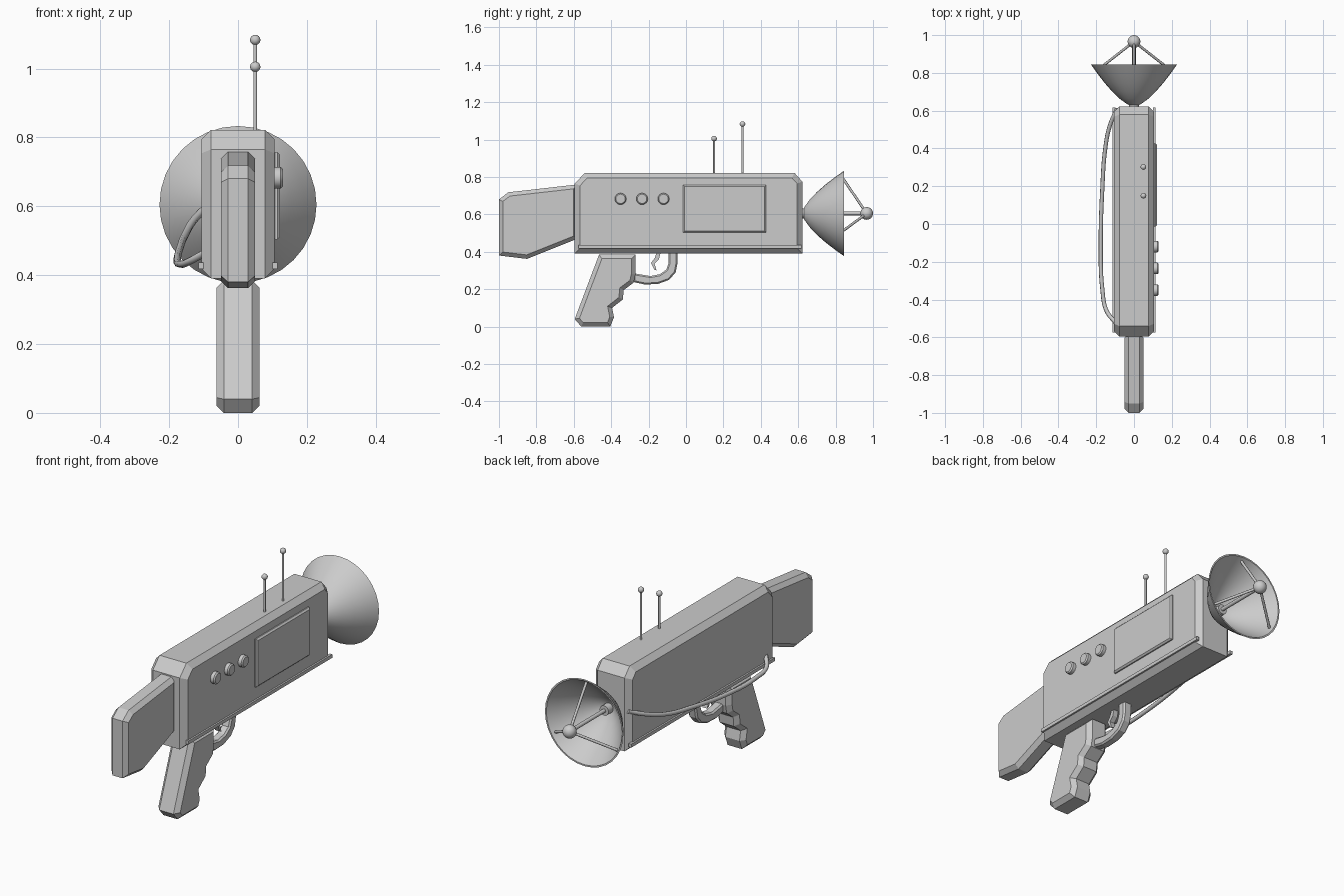
import bpy, bmesh, math
from mathutils import Vector

if "Cube" in bpy.data.objects:
    bpy.data.objects.remove(bpy.data.objects["Cube"])

grey = bpy.data.materials.new("grey")
grey.diffuse_color = (0.6, 0.6, 0.6, 1)
grey.use_nodes = True
grey.node_tree.nodes["Principled BSDF"].inputs["Base Color"].default_value = grey.diffuse_color


def finish(bm, name, smooth=False):
    bmesh.ops.recalc_face_normals(bm, faces=bm.faces)
    me = bpy.data.meshes.new(name)
    bm.to_mesh(me)
    bm.free()
    me.materials.append(grey)
    for p in me.polygons:
        p.use_smooth = smooth
    ob = bpy.data.objects.new(name, me)
    bpy.context.collection.objects.link(ob)
    if smooth:
        bpy.ops.object.select_all(action='DESELECT')
        ob.select_set(True)
        bpy.context.view_layer.objects.active = ob
        bpy.ops.object.shade_smooth_by_angle(angle=math.radians(40))
    return ob


def slab(name, pts, x0, x1, bevel=0.0, smooth=False):
    """Side profile (y, z) extruded from x0 to x1, chamfered round both caps."""
    bm = bmesh.new()
    face = bm.faces.new([bm.verts.new((x0, y, z)) for y, z in pts])
    ext = bmesh.ops.extrude_face_region(bm, geom=[face])
    new = [v for v in ext['geom'] if isinstance(v, bmesh.types.BMVert)]
    bmesh.ops.translate(bm, verts=new, vec=(x1 - x0, 0, 0))
    if bevel:
        rim = [e for e in bm.edges if abs(e.verts[0].co.x - e.verts[1].co.x) < 1e-6]
        bmesh.ops.bevel(bm, geom=rim, offset=bevel, segments=1, affect='EDGES')
    return finish(bm, name, smooth)


def rod(name, a, b, r, n=12):
    a, b = Vector(a), Vector(b)
    bm = bmesh.new()
    bmesh.ops.create_cone(bm, cap_ends=True, segments=n, radius1=r, radius2=r, depth=(b - a).length)
    ob = finish(bm, name, True)
    ob.location = (a + b) / 2
    ob.rotation_euler = (b - a).to_track_quat('Z', 'Y').to_euler()
    return ob


def ball(name, loc, r):
    bm = bmesh.new()
    bmesh.ops.create_uvsphere(bm, u_segments=20, v_segments=12, radius=r)
    ob = finish(bm, name, True)
    ob.location = loc
    return ob


def rect(y0, y1, z0, z1):
    return [(y0, z0), (y1, z0), (y1, z1), (y0, z1)]


# Body, shoulder stock and grip
slab("body", [(-0.595, 0.39), (0.622, 0.39), (0.622, 0.775), (0.58, 0.822),
              (-0.54, 0.822), (-0.595, 0.765)], -0.106, 0.106, 0.028)
slab("stock", [(-1, 0.38), (-0.85, 0.362), (-0.58, 0.47), (-0.58, 0.76),
               (-0.95, 0.718), (-1, 0.68)], -0.05, 0.05, 0.021)
slab("grip", [(-0.595, 0.04), (-0.56, 0.0), (-0.405, 0.0), (-0.385, 0.05), (-0.395, 0.10),
              (-0.338, 0.145), (-0.333, 0.195), (-0.28, 0.235), (-0.27, 0.28),
              (-0.27, 0.385), (-0.465, 0.385)], -0.063, 0.063, 0.022)

# Trigger guard, trigger
slab("trigger_guard", [(-0.28, 0.238), (-0.22, 0.225), (-0.15, 0.228), (-0.09, 0.25),
                       (-0.055, 0.29), (-0.045, 0.34), (-0.045, 0.40), (-0.093, 0.40),
                       (-0.093, 0.34), (-0.105, 0.305), (-0.14, 0.28), (-0.19, 0.27),
                       (-0.28, 0.285)], -0.025, 0.025, 0.008)
slab("trigger", [(-0.155, 0.40), (-0.135, 0.40), (-0.145, 0.36), (-0.168, 0.335), (-0.157, 0.30),
                 (-0.17, 0.305), (-0.187, 0.34), (-0.167, 0.367)], -0.014, 0.014)

# Rails along the bottom edges
for side, s in (("left", -1), ("right", 1)):
    slab("rail_" + side, rect(-0.575, 0.618, 0.418, 0.436), s * 0.1, s * 0.115)

# Screen and knobs on the right side
slab("screen", rect(-0.015, 0.428, 0.504, 0.757), 0.10, 0.122, 0.008)
for i in range(3):
    cy = -0.35 + 0.115 * i
    ring = [(cy + 0.031 * math.cos(k * math.pi / 8), 0.683 + 0.031 * math.sin(k * math.pi / 8))
            for k in range(16)]
    slab("knob_%d" % (i + 1), ring, 0.09, 0.13, 0.006, True)

# Antennas
for i, (y, z) in enumerate([(0.15, 1.005), (0.302, 1.083)]):
    rod("antenna_%d" % (i + 1), (0.05, y, 0.81), (0.05, y, z), 0.0055)
    ball("antenna_tip_%d" % (i + 1), (0.05, y, z), 0.015)

# Dish: thin bowl spun round the y axis
CZ = 0.605
outer = [(r, 0.62 + 0.225 * (r / 0.228) ** 1.5) for r in (0, 0.035, 0.075, 0.115, 0.155, 0.195, 0.228)]
inner = [(r * 0.965, y + 0.012 * (1 - r / 0.228)) for r, y in reversed(outer)]
bm = bmesh.new()
vs = [bm.verts.new((r, y, CZ)) for r, y in outer + inner]
es = [bm.edges.new(p) for p in zip(vs, vs[1:])]
bmesh.ops.spin(bm, geom=vs + es, cent=(0, 0, CZ), axis=(0, 1, 0), angle=2 * math.pi, steps=32)
bmesh.ops.remove_doubles(bm, verts=bm.verts, dist=1e-5)
finish(bm, "dish", True)

# Feed ball, its rod and three struts
ball("feed_ball", (0, 0.966, CZ), 0.034)
rod("feed_rod", (0, 0.63, CZ), (0, 0.966, CZ), 0.01)
rod("feed_socket", (0, 0.61, CZ), (0, 0.68, CZ), 0.026, 16)
for i in range(3):
    a = math.radians(90 + 120 * i)
    rod("strut_%d" % (i + 1), (0.208 * math.cos(a), 0.825, CZ + 0.208 * math.sin(a)),
        (0, 0.966, CZ), 0.007)

# Cable hanging on the left side
path = [(-0.09, 0.61, 0.60), (-0.128, 0.52, 0.56), (-0.152, 0.40, 0.52), (-0.168, 0.18, 0.48),
        (-0.176, -0.10, 0.445), (-0.168, -0.34, 0.433), (-0.145, -0.46, 0.438), (-0.09, -0.53, 0.468)]
cu = bpy.data.curves.new("cable_path", 'CURVE')
cu.dimensions = '3D'
cu.bevel_depth = 0.011
cu.bevel_resolution = 2
cu.use_fill_caps = True
sp = cu.splines.new('BEZIER')
sp.bezier_points.add(len(path) - 1)
for p, co in zip(sp.bezier_points, path):
    p.co = co
    p.handle_left_type = p.handle_right_type = 'AUTO'
cu.materials.append(grey)
bpy.context.collection.objects.link(bpy.data.objects.new("cable", cu))
